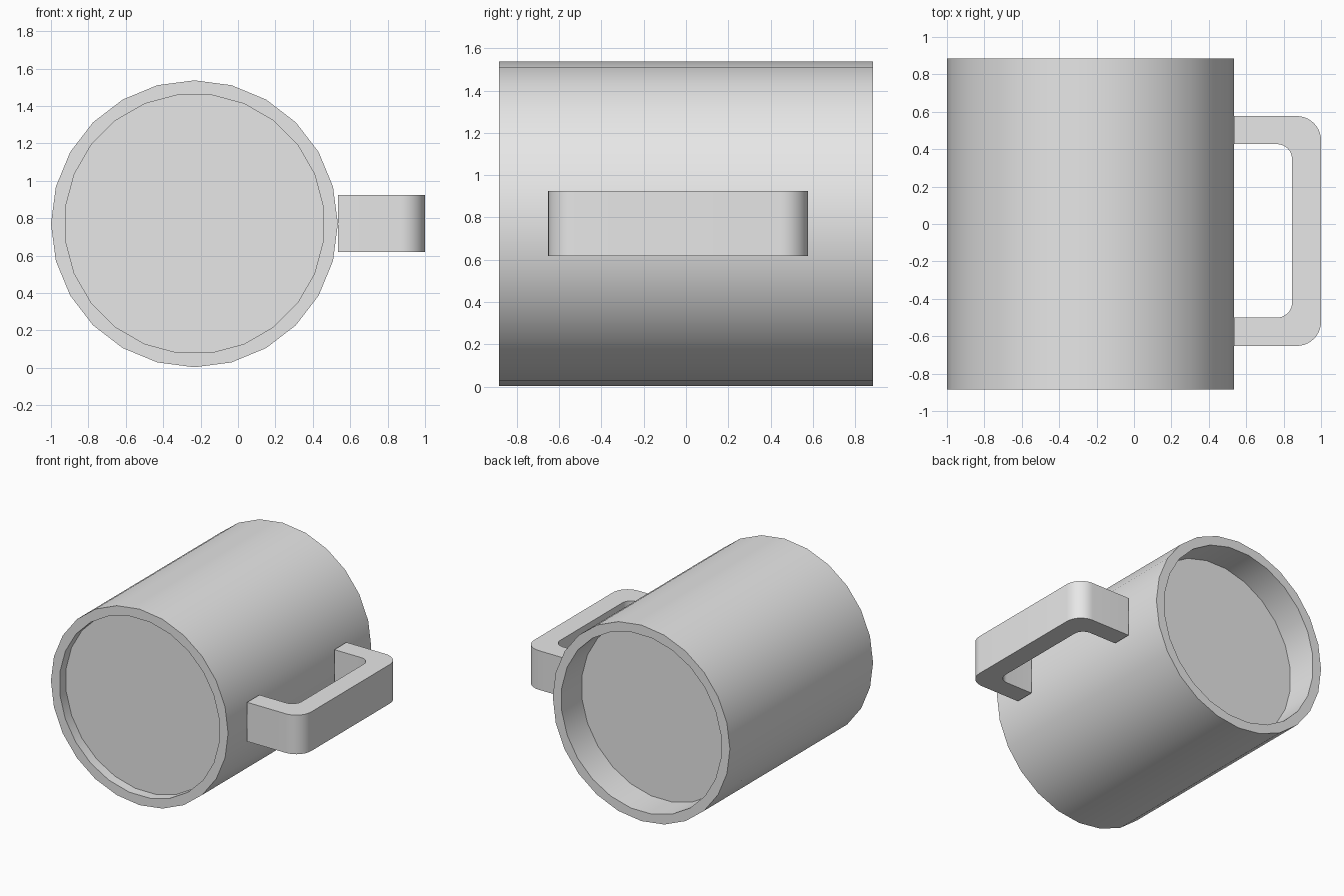
import bpy, bmesh
from math import sin, cos, pi, radians
from mathutils import Vector

# Remove the default cube
cube = bpy.data.objects.get("Cube")
if cube:
    bpy.data.objects.remove(cube, do_unlink=True)

# Single grey material
grey = bpy.data.materials.new("plain grey")
grey.use_nodes = True
colour = (0.8, 0.8, 0.8, 1)
grey.diffuse_color = colour
grey.node_tree.nodes["Principled BSDF"].inputs["Base Color"].default_value = colour


def finish(name, bm):
    bmesh.ops.recalc_face_normals(bm, faces=bm.faces)
    mesh = bpy.data.meshes.new(name)
    bm.to_mesh(mesh)
    bm.free()
    mesh.materials.append(grey)
    obj = bpy.data.objects.new(name, mesh)
    bpy.context.collection.objects.link(obj)
    bpy.ops.object.select_all(action='DESELECT')
    obj.select_set(True)
    bpy.context.view_layer.objects.active = obj
    bpy.ops.object.shade_smooth_by_angle(angle=radians(30))
    return obj


# Mug body lying along y: rings from the recessed base to the recessed mouth
SIDES = 24
CENTRE_X, CENTRE_Z = -0.233, 0.77
OUTER, INNER, HALF = 0.767, 0.695, 0.885
BASE_DEPTH, MOUTH_DEPTH = 0.077, 0.25


def ring(bm, radius, y, turn):
    angles = [2 * pi * (i + turn) / SIDES for i in range(SIDES)]
    return [bm.verts.new((CENTRE_X + radius * cos(a), y, CENTRE_Z + radius * sin(a)))
            for a in angles]


bm = bmesh.new()
rings = [ring(bm, *r) for r in (
    (INNER, -HALF + BASE_DEPTH, 0.5), (INNER, -HALF, 0.5), (OUTER, -HALF, 0),
    (OUTER, HALF, 0), (INNER, HALF, 0.5), (INNER, HALF - MOUTH_DEPTH, 0.5))]
for a, b in zip(rings, rings[1:]):
    for i in range(SIDES):
        j = (i + 1) % SIDES
        bm.faces.new((a[i], a[j], b[j], b[i]))
bm.faces.new(rings[0])
bm.faces.new(rings[-1])
finish("mug_body", bm)


# Handle: a squared C outline with rounded corners, extruded upward
def rounded(outline, steps=10):
    points = []
    n = len(outline)
    for i, (x, y, radius) in enumerate(outline):
        p = Vector((x, y))
        if not radius:
            points.append(p)
            continue
        back = (Vector(outline[i - 1][:2]) - p).normalized()
        ahead = (Vector(outline[(i + 1) % n][:2]) - p).normalized()
        centre = p + (back + ahead) * radius
        for k in range(steps + 1):
            t = pi / 2 * k / steps
            points.append(centre - ahead * radius * cos(t) - back * radius * sin(t))
    return points


ROOT, TIP = 0.535, 1.0
outline = [(ROOT, -0.652, 0), (TIP, -0.652, 0.13), (TIP, 0.577, 0.13), (ROOT, 0.577, 0),
           (ROOT, 0.427, 0), (0.845, 0.427, 0.08), (0.845, -0.5, 0.08), (ROOT, -0.5, 0)]
bm = bmesh.new()
base = bm.faces.new([bm.verts.new((p.x, p.y, 0.618)) for p in rounded(outline)])
top = bmesh.ops.extrude_face_region(bm, geom=[base], use_keep_orig=True)
bmesh.ops.translate(bm, vec=(0, 0, 0.306),
                    verts=[v for v in top["geom"] if isinstance(v, bmesh.types.BMVert)])
finish("handle", bm)
